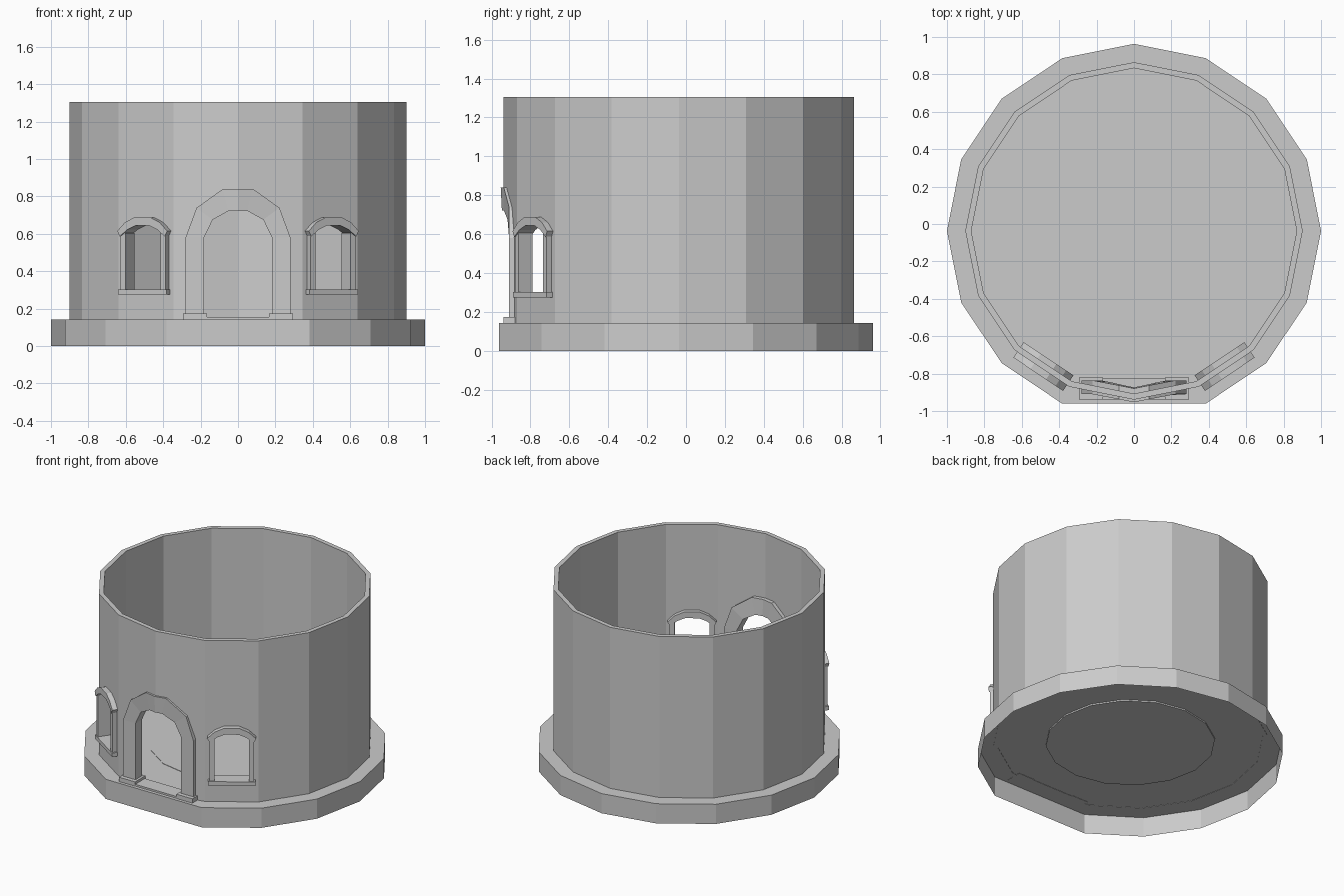
import bpy, bmesh, math

cube = bpy.data.objects.get("Cube")
if cube:
    bpy.data.objects.remove(cube, do_unlink=True)

CENTRE_Y = -0.037
SIDES = 16
FLOOR = 0.142
TOP = 1.305
WINDOW_ANGLE = math.radians(33.75)
WALL_RADIUS = 0.902
APOTHEM = WALL_RADIUS * math.cos(math.pi / SIDES)

stone = bpy.data.materials.new("grey_stone")
stone.use_nodes = True
grey = (0.6, 0.6, 0.6, 1)
stone.diffuse_color = grey
stone.node_tree.nodes["Principled BSDF"].inputs["Base Color"].default_value = grey


def finish(name, bm, angle=0):
    bmesh.ops.recalc_face_normals(bm, faces=bm.faces)
    mesh = bpy.data.meshes.new(name)
    bm.to_mesh(mesh)
    bm.free()
    mesh.materials.append(stone)
    ob = bpy.data.objects.new(name, mesh)
    ob.location.y = CENTRE_Y
    ob.rotation_euler.z = angle
    bpy.context.collection.objects.link(ob)
    return ob


def ring(radius, skip_front=False):
    """Corners of the tower plan, starting at the front."""
    steps = range(1 if skip_front else 0, SIDES)
    return [(radius * math.sin(2 * math.pi * i / SIDES),
             -radius * math.cos(2 * math.pi * i / SIDES)) for i in steps]


def prism(name, low, high, angle=0, open_low=False):
    """Join two matching outlines, with or without the lower cap."""
    bm = bmesh.new()
    a = [bm.verts.new(p) for p in low]
    b = [bm.verts.new(p) for p in high]
    if not open_low:
        bm.faces.new(a)
    bm.faces.new(b)
    for i in range(len(a)):
        j = (i + 1) % len(a)
        bm.faces.new((a[i], a[j], b[j], b[i]))
    return finish(name, bm, angle)


def slab(name, plan, z0, z1, open_low=False):
    return prism(name, [(x, y, z0) for x, y in plan],
                 [(x, y, z1) for x, y in plan], open_low=open_low)


def box(name, x0, x1, y0, y1, z0, z1, angle=0):
    plan = [(x0, y0), (x1, y0), (x1, y1), (x0, y1)]
    return prism(name, [(x, y, z0) for x, y in plan],
                 [(x, y, z1) for x, y in plan], angle)


def band(name, sections, closed=False, angle=0):
    """Skin quads between matching four-corner sections."""
    bm = bmesh.new()
    rows = [[bm.verts.new(p) for p in s] for s in sections]
    count = len(rows)
    for i in range(count if closed else count - 1):
        a, b = rows[i], rows[(i + 1) % count]
        for k in range(4):
            m = (k + 1) % 4
            bm.faces.new((a[k], a[m], b[m], b[k]))
    if not closed:
        bm.faces.new(rows[0])
        bm.faces.new(rows[-1])
    return finish(name, bm, angle)


def mirrored(half):
    """Complete an outline whose last point lies on x = 0."""
    return half + [(-x, z) for x, z in reversed(half[:-1])]


def arch(name, outer, inner, front, depth, angle=0):
    return band(name, [((ox, front(ox, oz), oz), (ix, front(ix, iz), iz),
                        (ix, front(ix, iz) + depth, iz), (ox, front(ox, oz) + depth, oz))
                       for (ox, oz), (ix, iz) in zip(outer, inner)], angle=angle)


def cut(target, outline, y0, y1, angle=0):
    cutter = prism("opening_cutter", [(x, y0, z) for x, z in outline],
                   [(x, y1, z) for x, z in outline], angle)
    cutter.hide_render = True
    mod = target.modifiers.new("opening", "BOOLEAN")
    mod.operation = "DIFFERENCE"
    mod.solver = "EXACT"
    mod.object = cutter
    bpy.context.view_layer.objects.active = target
    bpy.ops.object.modifier_apply(modifier=mod.name)
    bpy.data.objects.remove(cutter, do_unlink=True)


# Hollow plinth, open below, with a flattened front; round floor panel
slab("plinth", ring(1.0, skip_front=True), 0, FLOOR, open_low=True)
slab("floor_panel", ring(0.555), FLOOR - 0.01, FLOOR + 0.003)

# Hollow tower wall
wall = band("tower_wall", [
    ((ox, oy, FLOOR - 0.002), (ox, oy, TOP), (ix, iy, TOP), (ix, iy, FLOOR - 0.002))
    for (ox, oy), (ix, iy) in zip(ring(WALL_RADIUS), ring(0.87))], closed=True)

# Doorway: straight legs, and a crown that follows the front corner of the wall
door_outer = mirrored([(0.28, FLOOR), (0.28, 0.58), (0.222, 0.738), (0.08, 0.84), (0, 0.84)])
door_inner = mirrored([(0.182, FLOOR), (0.182, 0.58), (0.135, 0.675), (0.05, 0.722), (0, 0.722)])
middle = [((a + c) / 2, (b + d) / 2) for (a, b), (c, d) in zip(door_outer, door_inner)]
cut(wall, [(middle[0][0], 0.05)] + middle + [(middle[-1][0], 0.05)], -1.1, -0.6)
arch("door_arch", door_outer, door_inner,
     lambda x, z: min(-0.873, -0.916 + 0.199 * abs(x) + 0.05 * (0.84 - z)), 0.074)
box("door_threshold", -0.17, 0.17, -0.9, -0.79, FLOOR - 0.002, 0.155)
for side, label in ((1, "left"), (-1, "right")):
    xs = sorted((side * 0.165, side * 0.293))
    box(label + "_door_footing", *xs, -0.902, -0.783, FLOOR - 0.002, 0.173)

# Windows: sill, jambs and curved hood on the facets beside the door
hood_outer = mirrored([(0.16, 0.615), (0.112, 0.66), (0.05, 0.688), (0, 0.688)])
hood_inner = mirrored([(0.145, 0.585), (0.097, 0.622), (0.045, 0.643), (0, 0.643)])
mid_y = -APOTHEM + 0.013
for side, label in ((1, "left"), (-1, "right")):
    turn = side * WINDOW_ANGLE
    opening = [(0.13, 0.29), (0.13, 0.6)] + hood_inner[1:-1] + [(-0.13, 0.6), (-0.13, 0.29)]
    cut(wall, opening, mid_y - 0.15, mid_y + 0.15, turn)
    box(label + "_window_sill", -0.155, 0.155, mid_y - 0.05, mid_y + 0.05, 0.275, 0.303, turn)
    for s in (1, -1):
        xs = sorted((s * 0.113, s * 0.146))
        box(label + "_window_jamb", *xs, mid_y - 0.043, mid_y + 0.043, 0.3, 0.605, turn)
    arch(label + "_window_hood", hood_outer, hood_inner,
         lambda x, z: mid_y - 0.05, 0.1, turn)
